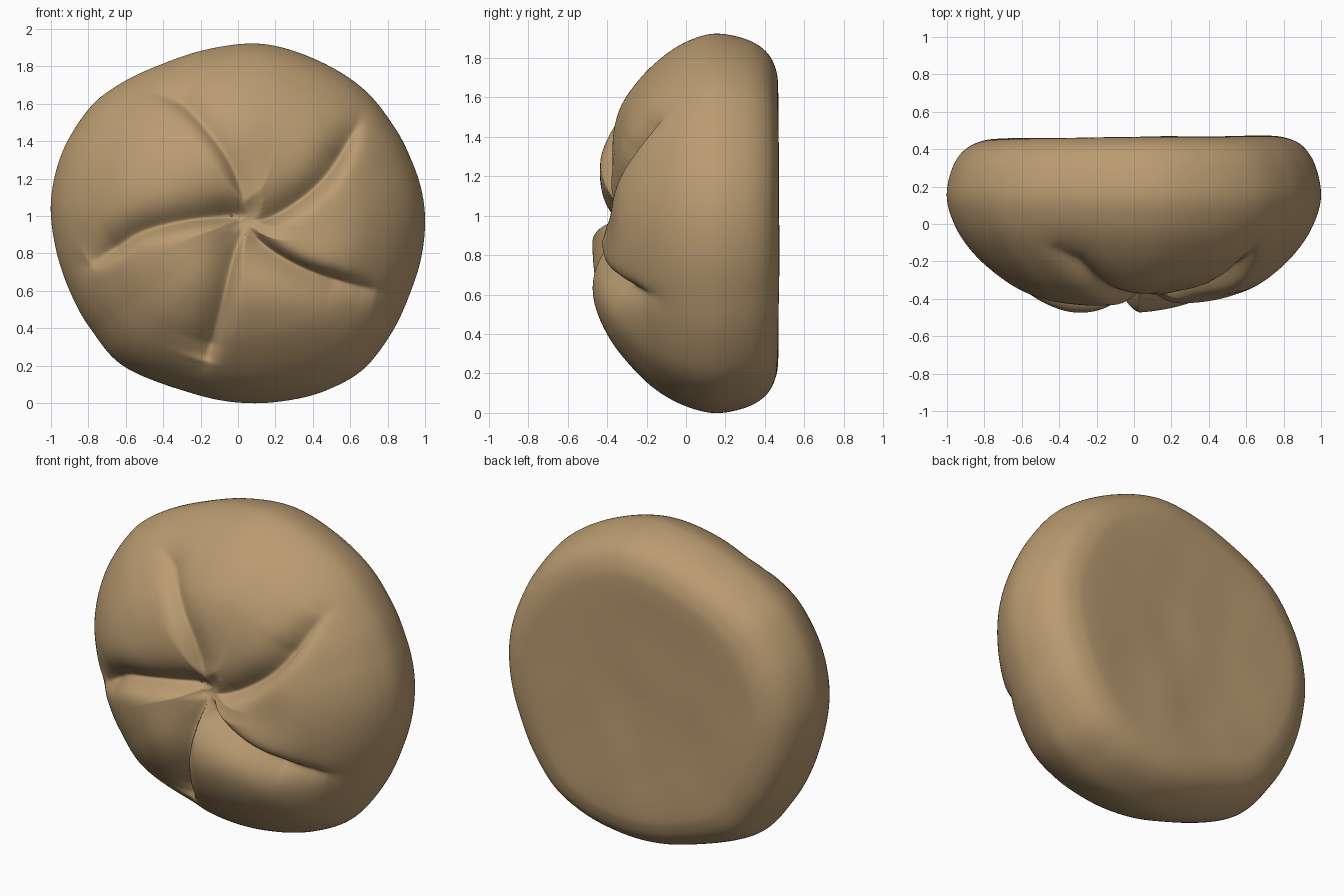
import bpy, bmesh, math
from mathutils import Vector
from mathutils import noise

if "Cube" in bpy.data.objects:
    bpy.data.objects.remove(bpy.data.objects["Cube"])

CX, CZ = 0.0, 0.96
N, SUB = 420, 12        # steps around, steps per profile span

# outline seen from the front (x, z), counter-clockwise
OUTLINE = [(1.0, .96), (.985, 1.12), (.935, 1.28), (.84, 1.47), (.67, 1.68), (.42, 1.835), (.13, 1.92),
           (-.17, 1.89), (-.45, 1.795), (-.65, 1.695), (-.8, 1.57), (-.94, 1.34), (-1.0, 1.08),
           (-.975, .83), (-.9, .6), (-.79, .4), (-.6, .19), (-.22, .045), (.05, .0), (.3, .02),
           (.5, .08), (.68, .19), (.83, .39), (.925, .6), (.98, .78)]

# section from front centre over the rim to the back centre (radius fraction, y)
PROFILE = [(0, -.42), (.2, -.475), (.4, -.465), (.6, -.38), (.77, -.25), (.89, -.12), (.965, .01),
           (1, .15), (.972, .3), (.91, .4), (.82, .45), (.7, .464), (.4, .457), (0, .452)]

# creases: path (x, z), sign of the steep side (+1 = left of travel), depth
CREASES = [
    ([(.06, .98), (.03, 1.1), (-.05, 1.3), (-.18, 1.48), (-.3, 1.6), (-.45, 1.66)], 1, .07),
    ([(.06, .98), (0, 1.0), (-.25, .98), (-.5, .92), (-.65, .83), (-.79, .74)], 1, .13),
    ([(.06, .98), (-.02, .8), (-.09, .5), (-.13, .35), (-.17, .22)], 1, .12),
    ([(.06, .98), (.1, .88), (.25, .77), (.45, .68), (.74, .6)], 1, .12),
    ([(.06, .98), (.17, .99), (.35, 1.1), (.5, 1.25), (.65, 1.51)], -1, .12),
]

# petals that sit lower than the others: centre x, z, drop, spread
LOW_PETALS = [(.2, 1.27, .085, .28), (.38, .95, .06, .22), (-.32, 1.22, .02, .2)]


def catmull(a, b, c, d, t):
    a, b, c, d = map(Vector, (a, b, c, d))
    return .5 * (2 * b + (c - a) * t + (2 * a - 5 * b + 4 * c - d) * t * t
                 + (3 * b - a - 3 * c + d) * t ** 3)


def outline(u):
    n = len(OUTLINE)
    i = int(u * n)
    return catmull(*[OUTLINE[(i + k) % n] for k in (-1, 0, 1, 2)], u * n - i)


def smooth_path(p, steps):
    q = [p[0]] + p + [p[-1]]
    out = [catmull(*q[i:i + 4], s / steps) for i in range(len(p) - 1) for s in range(steps)]
    return out + [Vector(p[-1])]


PATHS = [(smooth_path(p, 3), s, d) for p, s, d in CREASES]


def groove(p):
    """Depth pressed into the front at point p."""
    total = 0
    for path, steep, depth in PATHS:
        best = None
        n = len(path) - 1
        for i in range(n):
            a, d = path[i], path[i + 1] - path[i]
            t = max(0, min(1, (p - a).dot(d) / d.length_squared))
            off = p - a - d * t
            if best is None or off.length < best[0]:
                side = (d.x * off.y - d.y * off.x) / (d.length * off.length + 1e-9)
                best = (off.length, side, (i + t) / n)
        dist, side, along = best
        width = .068 - .032 * max(-1, min(1, side * steep))
        fade = min(1, .5 + 1.8 * along) * min(1, .2 + (1 - along) * 4)
        dist = math.sqrt(dist * dist + .00005) - .007
        total = max(total, depth * fade * math.exp(-(dist / width) ** 1.2))
    # dimple where the creases meet
    hub = (p - Vector((.05, .98))).length
    total = max(total, .09 * math.exp(-(hub / .15) ** 2))
    for x, z, drop, spread in LOW_PETALS:
        total += drop * math.exp(-((p - Vector((x, z))).length / spread) ** 2)
    return total


# dough body as one lofted skin
bm = bmesh.new()
prof = smooth_path(PROFILE, SUB)
rim = 7 * SUB
rows = []


def place(r, y, k, u):
    o = outline(u)
    c = Vector((CX, CZ))
    p = c + (o - c) * r
    if k < rim:
        front = 1 - k / rim
        y += groove(p) * min(1, front * 5) + .02 * (p.y - CZ) * min(1, front * 3)
    else:
        y += .012 * noise.noise(Vector((p.x * 3, p.y * 2, 4))) * (1 - r * r)
        y += .012 * p.x * min(1, (k / rim - 1) * 3)
    return bm.verts.new((p.x, y, p.y))


first = place(0, prof[0].y, 0, 0)
last = place(0, prof[-1].y, len(prof) - 1, 0)
for k in range(1, len(prof) - 1):
    rows.append([place(prof[k].x, prof[k].y, k, j / N) for j in range(N)])
for j in range(N):
    m = (j + 1) % N
    bm.faces.new((first, rows[0][j], rows[0][m]))
    bm.faces.new((last, rows[-1][m], rows[-1][j]))
    for a, b in zip(rows, rows[1:]):
        bm.faces.new((a[j], b[j], b[m], a[m]))
bmesh.ops.recalc_face_normals(bm, faces=bm.faces)

mesh = bpy.data.meshes.new("bread_roll")
bm.to_mesh(mesh)
bm.free()
roll = bpy.data.objects.new("bread_roll", mesh)
bpy.context.collection.objects.link(roll)

# baked crust colour
crust = bpy.data.materials.new("golden crust")
crust.diffuse_color = (.49, .33, .165, 1)
crust.use_nodes = True
crust.node_tree.nodes["Principled BSDF"].inputs["Base Color"].default_value = crust.diffuse_color
mesh.materials.append(crust)

bpy.context.view_layer.objects.active = roll
roll.select_set(True)
bpy.ops.object.shade_smooth_by_angle(angle=math.radians(70))
